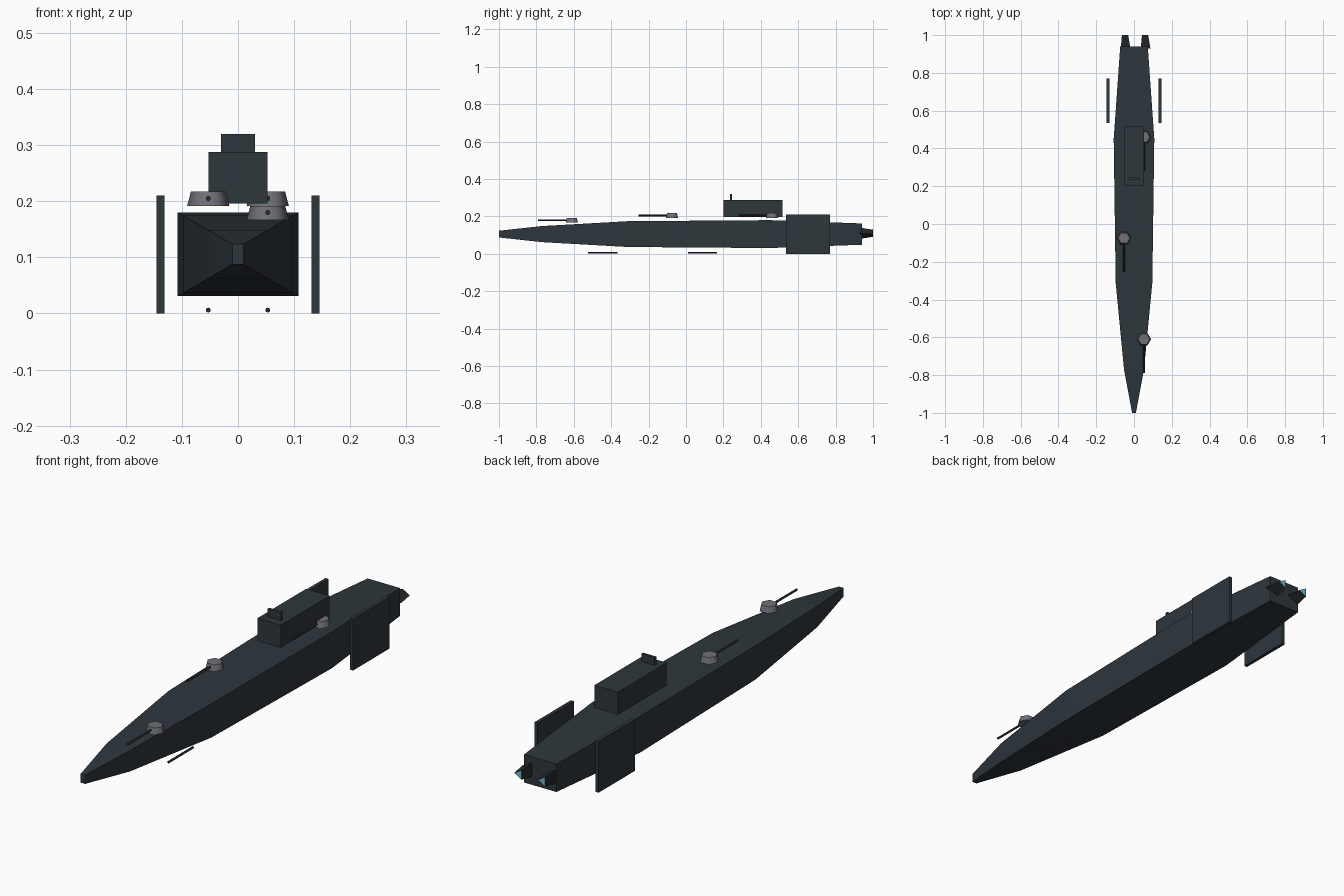
import bpy, bmesh
from math import pi
from mathutils import Matrix

cube = bpy.data.objects.get("Cube")
if cube:
    bpy.data.objects.remove(cube, do_unlink=True)


def material(name, r, g, b):
    m = bpy.data.materials.new(name)
    m.use_nodes = True
    m.diffuse_color = (r, g, b, 1)
    m.node_tree.nodes["Principled BSDF"].inputs["Base Color"].default_value = (r, g, b, 1)
    return m


HULL = material("hull blue grey", 0.027, 0.038, 0.046)
TURRET = material("turret grey", 0.16, 0.162, 0.185)
GUN = material("gun dark grey", 0.02, 0.023, 0.026)
GLOW = material("engine cyan", 0.16, 0.5, 0.63)


def finish(name, bm, *mats):
    bmesh.ops.recalc_face_normals(bm, faces=bm.faces)
    mesh = bpy.data.meshes.new(name)
    bm.to_mesh(mesh)
    bm.free()
    for m in mats:
        mesh.materials.append(m)
    obj = bpy.data.objects.new(name, mesh)
    bpy.context.collection.objects.link(obj)
    return obj


def box(name, lo, hi, mat):
    bm = bmesh.new()
    bmesh.ops.create_cube(bm, size=1)
    for v in bm.verts:
        v.co = [l + (c + 0.5) * (h - l) for c, l, h in zip(v.co, lo, hi)]
    return finish(name, bm, mat)


def frustum(name, sides, r1, r2, depth, matrix, *mats):
    bm = bmesh.new()
    bmesh.ops.create_cone(bm, cap_ends=True, segments=sides, radius1=r1,
                          radius2=r2, depth=depth, matrix=matrix)
    return finish(name, bm, *mats)


def smooth(obj):
    bpy.ops.object.select_all(action='DESELECT')
    obj.select_set(True)
    bpy.context.view_layer.objects.active = obj
    bpy.ops.object.shade_smooth_by_angle(angle=1.13)


def barrel(name, x, y_front, y_back, z):
    place = Matrix.Translation((x, (y_front + y_back) / 2, z)) @ Matrix.Rotation(pi / 2, 4, 'X')
    smooth(frustum(name, 8, 0.0045, 0.0045, y_back - y_front, place, GUN))


# Hull: rectangular sections (y, half width, half height) joined bow to stern
MID_Z = 0.1055
bm = bmesh.new()
rings = []
for y, w, h in [(-1, 0.01, 0.018), (-0.77, 0.053, 0.043), (-0.31, 0.097, 0.069),
                (0.45, 0.1075, 0.0745), (0.94, 0.073, 0.057)]:
    rings.append([bm.verts.new((sx * w, y, MID_Z + sz * h))
                  for sx, sz in ((-1, -1), (1, -1), (1, 1), (-1, 1))])
for a, b in zip(rings, rings[1:]):
    for i in range(4):
        j = (i + 1) % 4
        bm.faces.new((a[i], a[j], b[j], b[i]))
bm.faces.new(rings[0])
bm.faces.new(rings[-1])
finish("hull", bm, HULL)

# Bridge block and its small lookout
box("bridge", (-0.053, 0.2, 0.196), (0.053, 0.515, 0.288), HULL)
box("lookout", (-0.03, 0.234, 0.28), (0.03, 0.245, 0.32), HULL)

# Side fins and engines
for side, s in (("left", 1), ("right", -1)):
    x = s * 0.138
    box(side + "_fin", (x - 0.007, 0.535, 0), (x + 0.007, 0.77, 0.21), HULL)
    # three-sided nozzle with a point toward +x and a glowing rear face
    place = Matrix.Translation((s * 0.053, 0.965, 0.11)) @ Matrix.Rotation(-pi / 2, 4, 'X') \
        @ Matrix.Rotation(-pi / 2, 4, 'Z')
    nozzle = frustum(side + "_engine", 3, 0.034, 0.022, 0.07, place, GUN, GLOW)
    # turn the section so that one corner lies furthest along +x
    mesh = nozzle.data
    xs = [v.co.x - s * 0.053 for v in mesh.vertices]
    if max(xs) < 0.0335:
        for v in mesh.vertices:
            dx, dz = v.co.x - s * 0.053, v.co.z - 0.11
            v.co.x, v.co.z = s * 0.053 + dz, 0.11 - dx
        if max(v.co.x - s * 0.053 for v in mesh.vertices) < 0.0335:
            for v in mesh.vertices:
                v.co.x, v.co.z = s * 0.106 - v.co.x, 0.22 - v.co.z
    mesh.update()
    for p in mesh.polygons:
        p.material_index = 1 if p.normal.y > 0.9 else 0

# Deck turrets, staggered from side to side, each with a forward barrel
for name, x, y, z in [("bow", 0.053, -0.61, 0.167), ("middle", -0.053, -0.075, 0.192),
                      ("aft", 0.053, 0.46, 0.192)]:
    place = Matrix.Translation((x, y, z + 0.0125)) @ Matrix.Rotation(pi / 2, 4, 'Z')
    smooth(frustum(name + "_turret", 6, 0.0375, 0.031, 0.025, place, TURRET))
    t = bpy.data.objects[name + "_turret"]
    # keep a corner of the hexagon on each side
    if max(v.co.x for v in t.data.vertices) - x < 0.035:
        for v in t.data.vertices:
            v.co.x, v.co.y = x + v.co.y - y, y - v.co.x + x
        t.data.update()
    barrel(name + "_barrel", x, y - 0.18, y, z + 0.013)

# Keel guns below the hull
barrel("front_keel_gun", 0.053, -0.525, -0.365, 0.006)
barrel("rear_keel_gun", -0.053, 0.01, 0.165, 0.006)
